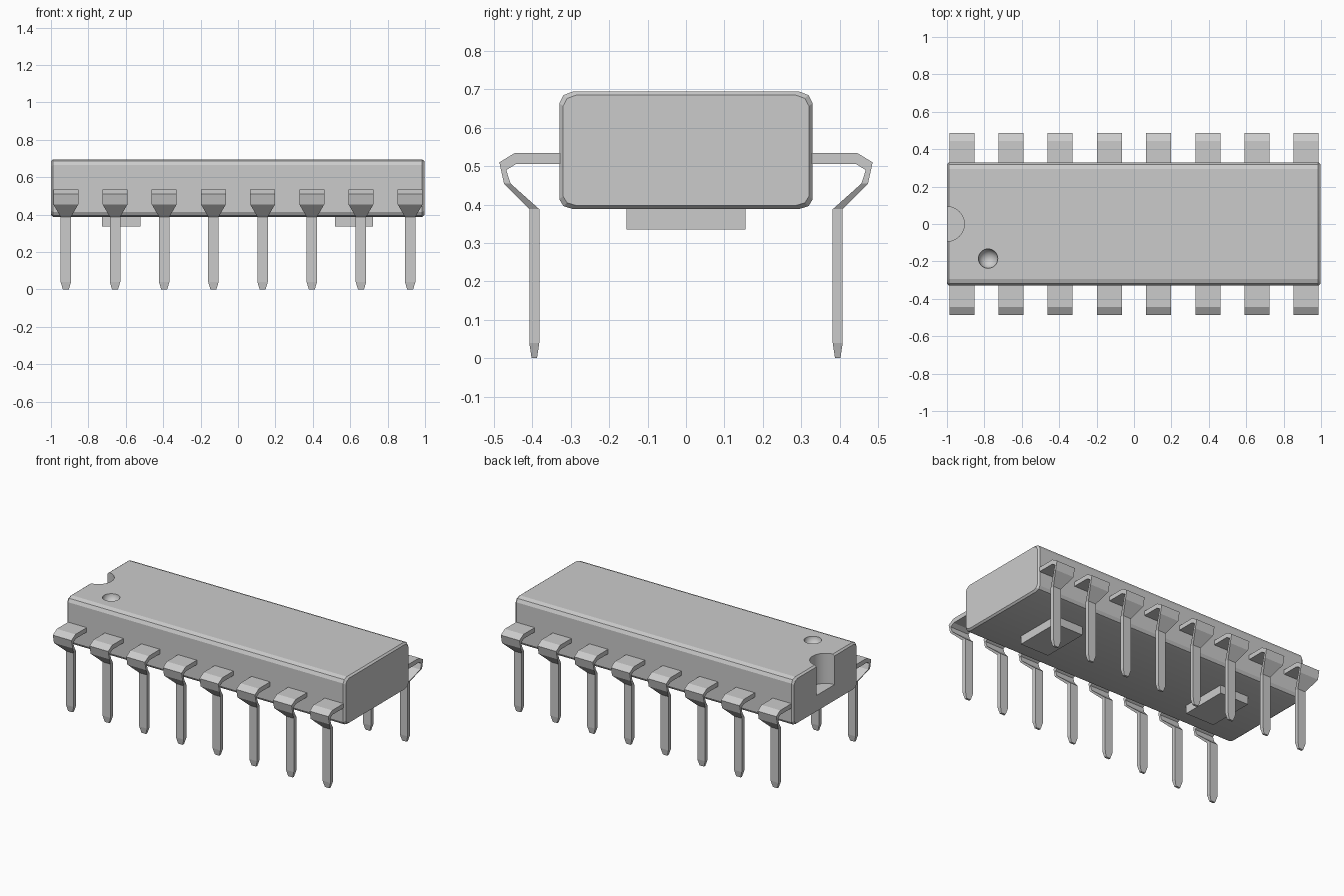
import bpy, bmesh, math

if "Cube" in bpy.data.objects:
    bpy.data.objects.remove(bpy.data.objects["Cube"])


def make_object(name, bm):
    bmesh.ops.recalc_face_normals(bm, faces=bm.faces)
    me = bpy.data.meshes.new(name)
    bm.to_mesh(me)
    bm.free()
    ob = bpy.data.objects.new(name, me)
    bpy.context.collection.objects.link(ob)
    return ob


def loft(name, rings):
    """Skin a list of equal-length closed rings and cap both ends."""
    bm = bmesh.new()
    vs = [[bm.verts.new(p) for p in r] for r in rings]
    n = len(rings[0])
    for a, b in zip(vs, vs[1:]):
        for i in range(n):
            j = (i + 1) % n
            bm.faces.new((a[i], a[j], b[j], b[i]))
    bm.faces.new(vs[0])
    bm.faces.new(vs[-1])
    return make_object(name, bm)


def cut(target, cutter):
    cutter.hide_render = True
    mod = target.modifiers.new("cut", 'BOOLEAN')
    mod.operation = 'DIFFERENCE'
    mod.solver = 'EXACT'
    mod.object = cutter
    bpy.ops.object.select_all(action='DESELECT')
    target.select_set(True)
    bpy.context.view_layer.objects.active = target
    bpy.ops.object.modifier_apply(modifier=mod.name)
    bpy.data.objects.remove(cutter)


# Body: rounded cross-section extruded along x with chamfered ends
half = [(0.293, 0.695), (0.319, 0.685), (0.33, 0.664),
        (0.33, 0.414), (0.319, 0.396), (0.293, 0.388)]
profile = half + [(-y, z) for y, z in reversed(half)]
mid_z = 0.5415


def body_ring(x, sy, sz):
    return [(x, y * sy, mid_z + (z - mid_z) * sz) for y, z in profile]


body = loft("chip_body", [body_ring(-1.0, 0.97, 0.94), body_ring(-0.988, 1, 1),
                          body_ring(0.985, 1, 1), body_ring(0.997, 0.97, 0.94)])

# Half-round notch in the left end
bpy.ops.mesh.primitive_cylinder_add(vertices=32, radius=0.093, depth=0.4,
                                    location=(-1.0, 0, 0.70))
cut(body, bpy.context.object)

# Round dimple that marks the first pin
bpy.ops.mesh.primitive_uv_sphere_add(segments=32, ring_count=16, radius=0.052,
                                     location=(-0.78, -0.185, 0.697))
cut(body, bpy.context.object)
bpy.ops.object.shade_smooth_by_angle(angle=math.radians(20))

# Two standoff blocks under the body
for side, x in (("left", -0.625), ("right", 0.62)):
    bm = bmesh.new()
    bmesh.ops.create_cube(bm, size=1)
    for v in bm.verts:
        v.co = (x + v.co.x * 0.205, v.co.y * 0.31, 0.3675 + v.co.z * 0.065)
    make_object(side + "_standoff", bm)

# Bent pins: outer (y, z), inner (y, z), half width at each bend
pin_path = [((0.31, 0.535), (0.31, 0.506), 0.067),
            ((0.445, 0.535), (0.442, 0.506), 0.067),
            ((0.486, 0.510), (0.468, 0.490), 0.067),
            ((0.474, 0.455), (0.457, 0.455), 0.067),
            ((0.408, 0.388), (0.382, 0.388), 0.028),
            ((0.408, 0.040), (0.382, 0.040), 0.028),
            ((0.402, 0.000), (0.388, 0.000), 0.016)]
for side, s in (("front", -1), ("back", 1)):
    for i in range(8):
        x = (i - 3.5) * 0.263
        rings = []
        for (yo, zo), (yi, zi), w in pin_path:
            rings.append([(x - w, s * yo, zo), (x + w, s * yo, zo),
                          (x + w, s * yi, zi), (x - w, s * yi, zi)])
        loft(f"{side}_pin_{i + 1}", rings)
